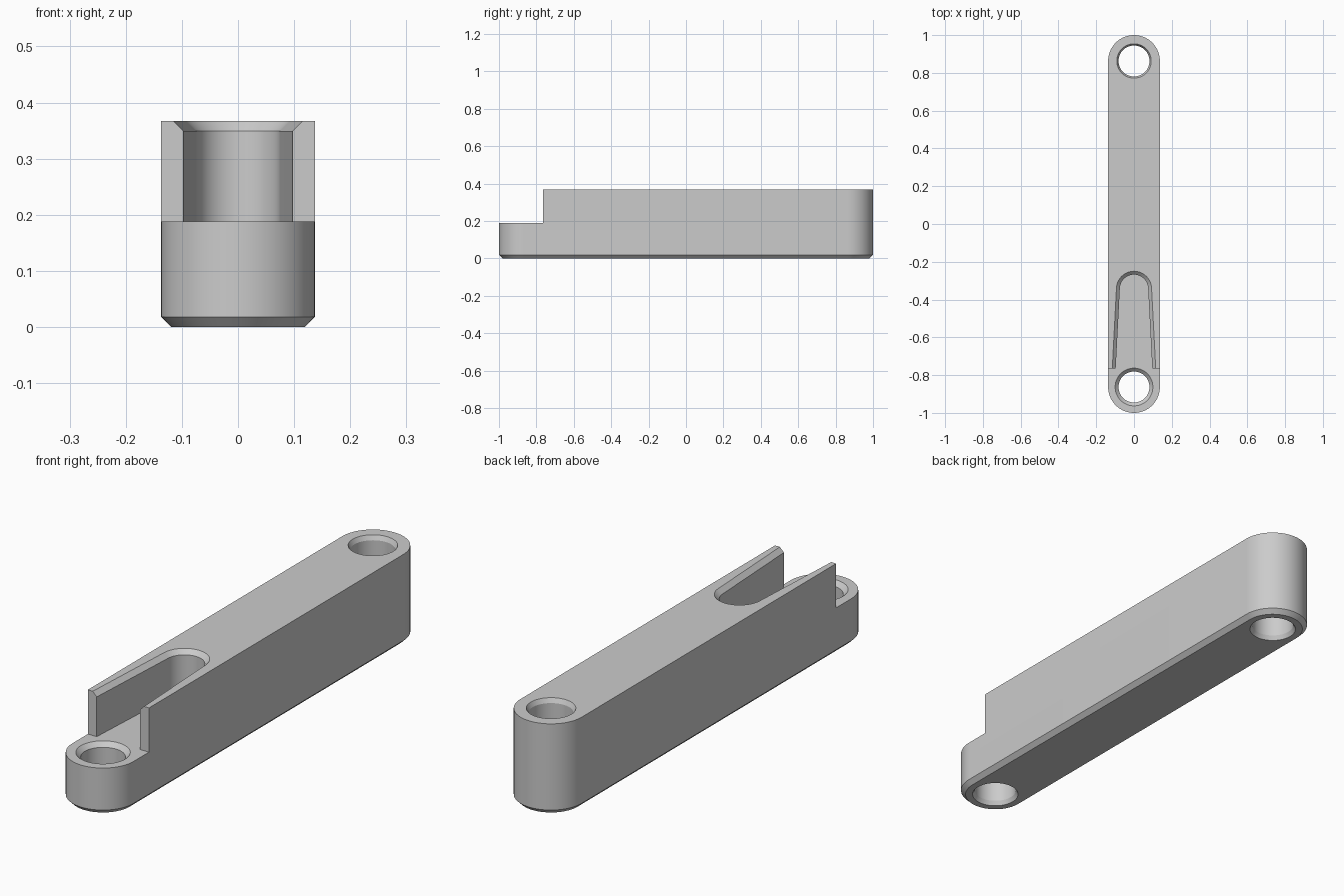
import bpy
import bmesh
from math import sin, cos, pi, radians

cube = bpy.data.objects.get("Cube")
if cube:
    bpy.data.objects.remove(cube, do_unlink=True)

R = 0.137            # half width and end radius
END = 1 - R          # centre of each rounded end
TOP, STEP = 0.367, 0.188
CH = 0.018           # chamfer size
SHOULDER = -0.765    # where the raised part begins

grey = bpy.data.materials.new("plain grey")
grey.use_nodes = True
colour = (0.6, 0.6, 0.6, 1)
grey.diffuse_color = colour
grey.node_tree.nodes["Principled BSDF"].inputs["Base Color"].default_value = colour


def arc(cy, r, start, end, steps=32):
    """Points of an arc centred on the y axis."""
    angles = [start + (end - start) * i / steps for i in range(steps + 1)]
    return [(r * cos(a), cy + r * sin(a)) for a in angles]


def loft(name, sections):
    """Closed solid through (z, outline) sections with matching points."""
    bm = bmesh.new()
    rings = [[bm.verts.new((x, y, z)) for x, y in pts] for z, pts in sections]
    n = len(rings[0])
    for low, high in zip(rings, rings[1:]):
        for i in range(n):
            j = (i + 1) % n
            bm.faces.new((low[i], low[j], high[j], high[i]))
    bm.faces.new(rings[0][::-1])
    bm.faces.new(rings[-1])
    bmesh.ops.recalc_face_normals(bm, faces=bm.faces)
    mesh = bpy.data.meshes.new(name)
    bm.to_mesh(mesh)
    bm.free()
    mesh.materials.append(grey)
    obj = bpy.data.objects.new(name, mesh)
    bpy.context.collection.objects.link(obj)
    return obj


def capsule(r):
    return arc(END, r, 0, pi) + arc(-END, r, pi, 2 * pi)


def slot_and_step(off):
    """Front step joined to the tapered slot, widened by off."""
    w = 0.097 + off
    return ([(-0.3, SHOULDER), (-0.3, -1.2), (0.3, -1.2), (0.3, SHOULDER), (w, SHOULDER)]
            + arc(-0.343, 0.075 + off, 0.045, pi - 0.045) + [(-w, SHOULDER)])


def hole(name, cy, top, rim):
    """Through hole with chamfered mouths, run past both surfaces."""
    r, low_rim, over = 0.082, 0.091, 0.5
    sizes = [(-CH * over, low_rim + (low_rim - r) * over), (CH, r),
             (top - CH, r), (top + CH * over, rim + (rim - r) * over)]
    return loft(name, [(z, arc(cy, s, 0, 2 * pi * 63 / 64, 63)) for z, s in sizes])


# Main bar with a chamfered underside
bar = loft("link_bar", [(0, capsule(R - CH)), (CH, capsule(R)), (TOP, capsule(R))])

# Step, slot and pin holes
cutters = [
    loft("slot_cutter", [(STEP, slot_and_step(0)), (TOP - CH, slot_and_step(0)),
                         (TOP + CH, slot_and_step(2 * CH))]),
    hole("front_hole_cutter", -END, STEP, 0.1),
    hole("back_hole_cutter", END, TOP, 0.091),
]
bpy.ops.object.select_all(action="DESELECT")
bar.select_set(True)
bpy.context.view_layer.objects.active = bar
for cutter in cutters:
    cutter.hide_render = True
    mod = bar.modifiers.new(cutter.name, "BOOLEAN")
    mod.operation = "DIFFERENCE"
    mod.solver = "EXACT"
    mod.object = cutter
    bpy.ops.object.modifier_apply(modifier=mod.name)
    bpy.data.objects.remove(cutter, do_unlink=True)

bpy.ops.object.shade_smooth_by_angle(angle=radians(25))
